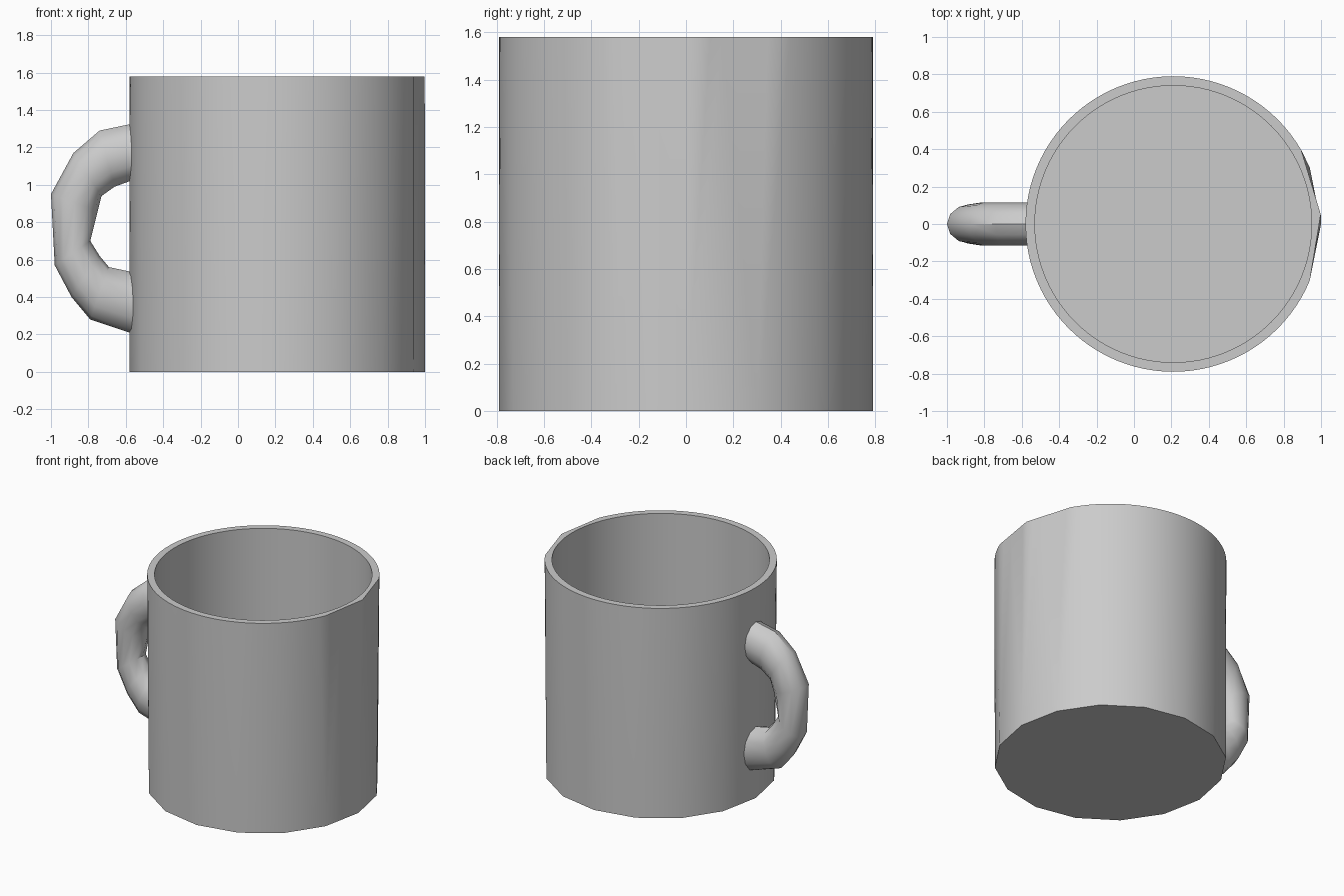
import bpy, bmesh, math

if "Cube" in bpy.data.objects:
    bpy.data.objects.remove(bpy.data.objects["Cube"], do_unlink=True)

CENTRE_X, RADIUS, INNER, HEIGHT, FLOOR = 0.21, 0.79, 0.74, 1.58, 0.05
SIDES, BASE_SIDES = 96, 16

grey = bpy.data.materials.new("plain grey")
grey.use_nodes = True
COLOUR = (0.6, 0.6, 0.6, 1)
grey.diffuse_color = COLOUR
grey.node_tree.nodes["Principled BSDF"].inputs["Base Color"].default_value = COLOUR


def finish(bm, name, angle):
    """Turn the bmesh into a smooth shaded object."""
    bmesh.ops.recalc_face_normals(bm, faces=bm.faces)
    mesh = bpy.data.meshes.new(name)
    bm.to_mesh(mesh)
    bm.free()
    mesh.materials.append(grey)
    obj = bpy.data.objects.new(name, mesh)
    bpy.context.collection.objects.link(obj)
    bpy.ops.object.select_all(action='DESELECT')
    obj.select_set(True)
    bpy.context.view_layer.objects.active = obj
    bpy.ops.object.shade_smooth_by_angle(angle=math.radians(angle))
    return obj


def rim_radius(degrees):
    """Outer rim: round, with two flattened stretches on the left."""
    for start, end in ((-22.5, 3.75), (3.75, 30)):
        if start < degrees < end:
            half, middle = (end - start) / 2, (start + end) / 2
            return RADIUS * math.cos(math.radians(half)) / math.cos(math.radians(degrees - middle))
    return RADIUS


def ring(bm, count, z, radius):
    verts = []
    for i in range(count):
        degrees = (i * 360 / count + 180) % 360 - 180
        a, r = math.radians(degrees), radius(degrees)
        verts.append(bm.verts.new((CENTRE_X + r * math.cos(a), r * math.sin(a), z)))
    return verts


def bridge(bm, a, b):
    n = len(a)
    for i in range(n):
        j = (i + 1) % n
        bm.faces.new((a[i], a[j], b[j], b[i]))


# Mug body: coarse base outline fanning up to a fine rim, then the inside
bm = bmesh.new()
base = ring(bm, BASE_SIDES, 0, lambda d: RADIUS)
rim = ring(bm, SIDES, HEIGHT, rim_radius)
lip = ring(bm, SIDES, HEIGHT, lambda d: INNER)
floor = ring(bm, SIDES, FLOOR, lambda d: INNER)
step = SIDES // BASE_SIDES
for i in range(SIDES):
    after = rim[(i + 1) % SIDES]
    k = (i + step // 2) // step % BASE_SIDES
    k_next = (i + 1 + step // 2) // step % BASE_SIDES
    bm.faces.new((after, rim[i], base[k]))
    if k_next != k:
        bm.faces.new((base[k], base[k_next], after))
bridge(bm, rim, lip)
bridge(bm, lip, floor)
bm.faces.new(base)
bm.faces.new(floor)
finish(bm, "mug_body", 30)

# Handle: oval sections, each given by its outer point, inner point and half width
sections = [
    ((-0.55, 1.33), (-0.55, 1.03), 0.115),
    ((-0.74, 1.29), (-0.66, 0.99), 0.115),
    ((-0.88, 1.17), (-0.73, 0.94), 0.115),
    ((-1.00, 0.95), (-0.75, 0.86), 0.105),
    ((-0.98, 0.57), (-0.79, 0.70), 0.105),
    ((-0.89, 0.40), (-0.74, 0.62), 0.115),
    ((-0.79, 0.28), (-0.69, 0.56), 0.115),
    ((-0.55, 0.20), (-0.55, 0.53), 0.115),
]
bm = bmesh.new()
loops = []
for (ox, oz), (ix, iz), width in sections:
    loop = []
    for i in range(12):
        a = math.tau * i / 12
        t = (1 + math.cos(a)) / 2
        loop.append(bm.verts.new((ix + (ox - ix) * t, width * math.sin(a), iz + (oz - iz) * t)))
    loops.append(loop)
for a, b in zip(loops, loops[1:]):
    bridge(bm, a, b)
bm.faces.new(loops[0])
bm.faces.new(loops[-1])
finish(bm, "handle", 35)
